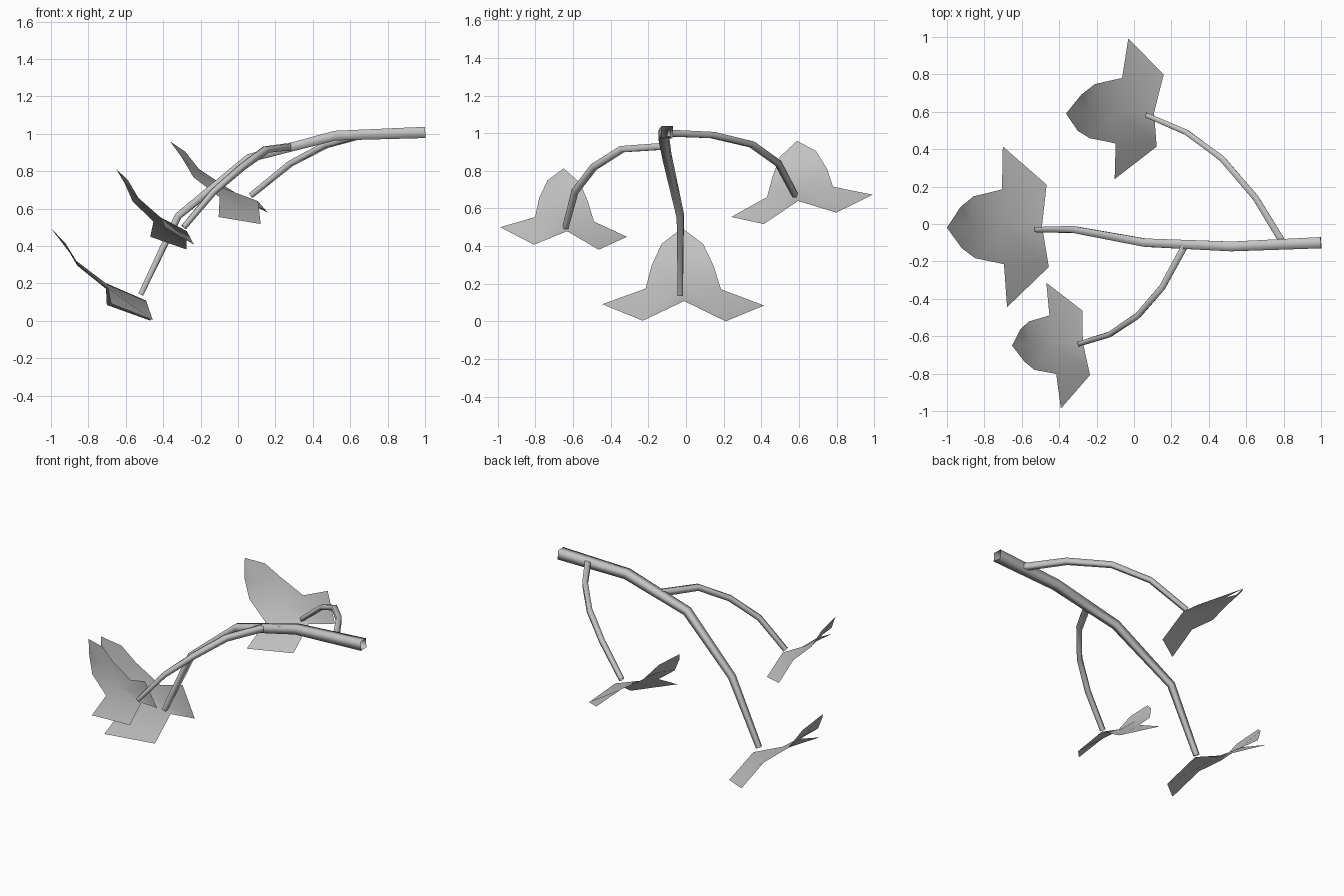
import bpy
import bmesh
from mathutils import Vector, Matrix

cube = bpy.data.objects.get("Cube")
if cube:
    bpy.data.objects.remove(cube, do_unlink=True)

# Single plain grey for the whole plant
grey = bpy.data.materials.new("plain_grey")
grey.use_nodes = True
colour = (0.55, 0.55, 0.55, 1.0)
grey.diffuse_color = colour
grey.node_tree.nodes["Principled BSDF"].inputs["Base Color"].default_value = colour


def add_object(name, bm):
    for face in bm.faces:
        face.smooth = True
    mesh = bpy.data.meshes.new(name)
    bm.to_mesh(mesh)
    bm.free()
    mesh.materials.append(grey)
    obj = bpy.data.objects.new(name, mesh)
    bpy.context.collection.objects.link(obj)
    return obj


def square_tube(name, path, start, end):
    """Open, tapering four-sided tube swept along a path."""
    points = [Vector(p) for p in path]
    last = len(points) - 1
    bm = bmesh.new()
    rings = []
    for i, point in enumerate(points):
        before = points[max(i - 1, 0)]
        after = points[min(i + 1, last)]
        along = (after - before).normalized()
        side = along.cross(Vector((0, 0, 1))).normalized()
        up = side.cross(along)
        half = start + (end - start) * i / last
        rings.append([bm.verts.new(point + half * (a * side + b * up))
                      for a, b in ((-1, -1), (1, -1), (1, 1), (-1, 1))])
    for lower, upper in zip(rings, rings[1:]):
        for j in range(4):
            k = (j + 1) % 4
            bm.faces.new((lower[j], lower[k], upper[k], upper[j]))
    bmesh.ops.recalc_face_normals(bm, faces=bm.faces[:])
    return add_object(name, bm)


# Half of a three-lobed leaf: x to the side, y forward, z up
LEAF = {
    "base": (0, -0.104, 0.17),
    "centre": (0, 0.103, 0.054),
    "middle": (0, 0.296, 0),
    "tip": (0, 0.512, 0),
    "corner": (0.22, -0.207, 0.13),
    "lobe": (0.43, 0, 0),
    "notch": (0.2, 0.074, 0.043),
    "edge": (0.165, 0.265, -0.005),
    "shoulder": (0.11, 0.4, 0.01),
}
LEAF_FACES = (
    "base corner centre", "corner notch centre", "corner lobe notch",
    "centre notch edge middle", "middle edge shoulder", "middle shoulder tip",
)


def leaf(name, middle, tip, side, size):
    bm = bmesh.new()
    verts = {key: bm.verts.new(co) for key, co in LEAF.items()}
    for names in LEAF_FACES:
        bm.faces.new([verts[key] for key in names.split()])
    obj = add_object(name, bm)
    mirror = obj.modifiers.new("other_half", "MIRROR")
    mirror.use_axis = (True, False, False)
    # Orient by the forward and sideways directions
    forward = (Vector(tip) - Vector(middle)).normalized()
    across = Vector(side)
    across = (across - across.dot(forward) * forward).normalized()
    turn = Matrix((across, forward, across.cross(forward))).transposed()
    obj.matrix_world = (Matrix.Translation(middle) @ turn.to_4x4()
                        @ Matrix.Scale(size, 4))
    return obj


# Main stem and its two side twigs
square_tube("main_stem", [
    (1, -0.1, 1.007), (0.52, -0.12, 0.99), (0.06, -0.1, 0.87),
    (-0.32, -0.03, 0.56), (-0.52, -0.03, 0.14)], 0.03, 0.014)
square_tube("left_twig", [
    (0.79, -0.09, 1), (0.65, 0.14, 0.99), (0.47, 0.35, 0.94),
    (0.28, 0.49, 0.84), (0.07, 0.58, 0.67)], 0.018, 0.013)
square_tube("right_twig", [
    (0.27, -0.12, 0.93), (0.15, -0.34, 0.915), (0.02, -0.49, 0.82),
    (-0.13, -0.59, 0.69), (-0.29, -0.64, 0.5)], 0.018, 0.013)

# One leaf at the end of each
leaf("end_leaf", (-0.69, -0.015, 0.088), (-1, -0.02, 0.495), (-0.02, 0.85, -0.01), 1)
leaf("right_leaf", (-0.43, -0.65, 0.475), (-0.65, -0.65, 0.81), (-0.08, 0.68, -0.05), 0.79)
leaf("left_leaf", (-0.067, 0.616, 0.614), (-0.37, 0.59, 0.967), (0.074, 0.747, 0.116), 0.89)
